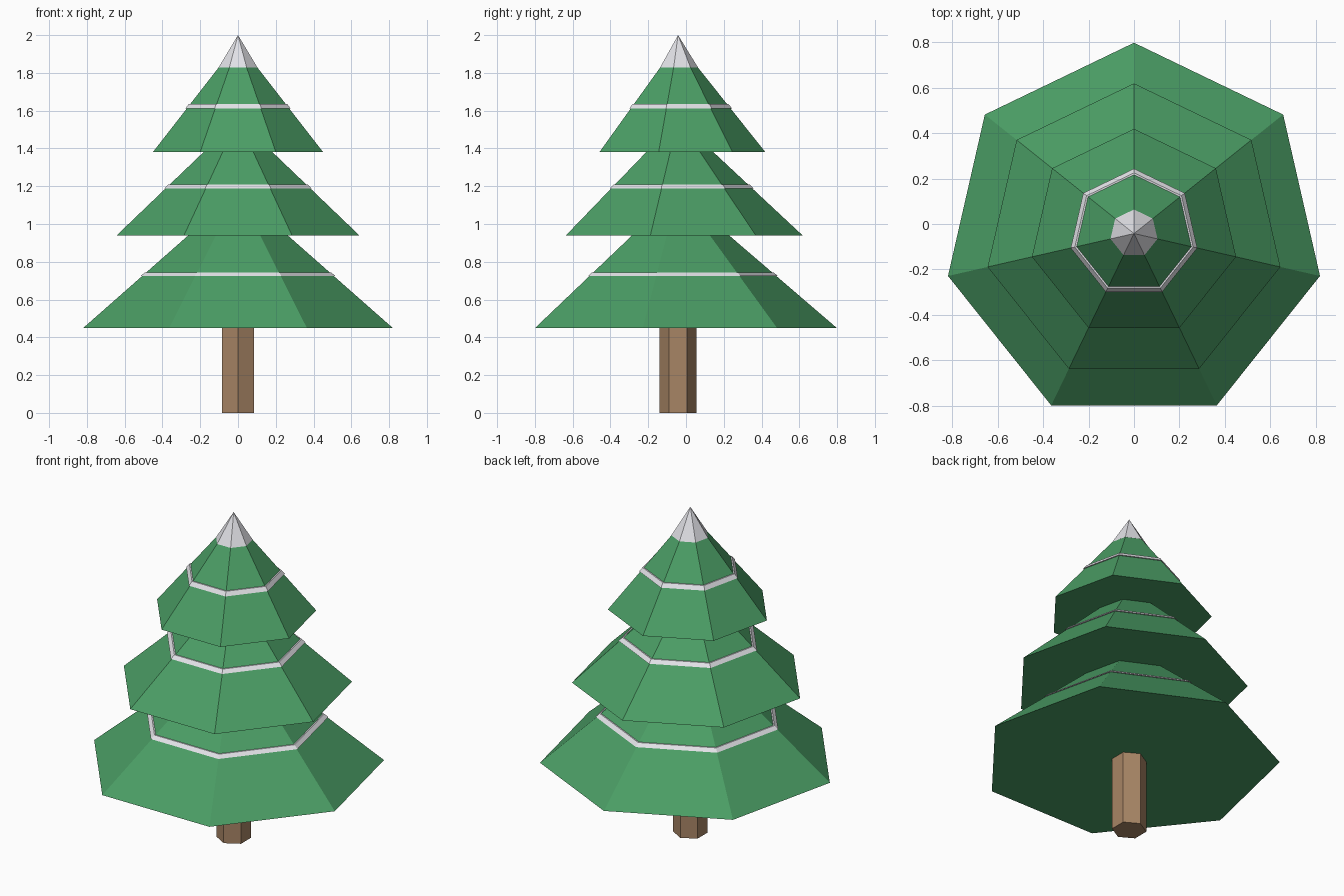
import bpy
import bmesh
from math import sin, cos, pi, hypot

if "Cube" in bpy.data.objects:
    bpy.data.objects.remove(bpy.data.objects["Cube"], do_unlink=True)

CENTRE_Y = -0.042


def material(name, colour):
    mat = bpy.data.materials.new(name)
    mat.use_nodes = True
    mat.diffuse_color = (*colour, 1)
    mat.node_tree.nodes["Principled BSDF"].inputs["Base Color"].default_value = (*colour, 1)
    return mat


green = material("needle green", (0.07, 0.34, 0.13))
white = material("snow white", (0.82, 0.82, 0.86))
brown = material("bark brown", (0.39, 0.235, 0.13))


def lathe(name, profile, sides, mat, closed=False):
    """Stack flat-sided rings of (radius, z), one corner pointing to the back."""
    bm = bmesh.new()
    rings = []
    for r, z in profile:
        if r == 0:
            rings.append([bm.verts.new((0, CENTRE_Y, z))] * sides)
        else:
            angles = [pi / 2 + 2 * pi * i / sides for i in range(sides)]
            rings.append([bm.verts.new((r * cos(a), CENTRE_Y + r * sin(a), z)) for a in angles])
    pairs = list(zip(rings, rings[1:]))
    if closed:
        pairs.append((rings[-1], rings[0]))
    for low, high in pairs:
        for i in range(sides):
            j = (i + 1) % sides
            bm.faces.new(dict.fromkeys((low[i], low[j], high[j], high[i])))
    if not closed:
        for ring in (rings[0], rings[-1]):
            if len(set(ring)) > 1:
                bm.faces.new(ring)
    bmesh.ops.recalc_face_normals(bm, faces=bm.faces)
    mesh = bpy.data.meshes.new(name)
    bm.to_mesh(mesh)
    bm.free()
    mesh.materials.append(mat)
    obj = bpy.data.objects.new(name, mesh)
    bpy.context.collection.objects.link(obj)
    return obj


# Trunk
lathe("trunk", [(0.097, 0), (0.097, 0.5)], 6, brown)

# Branch tiers: base radius, base z, top radius, top z, height of snow band
tiers = {
    "lower": (0.84, 0.45, 0.20, 1.0, 0.724),
    "middle": (0.661, 0.938, 0.13, 1.434, 1.188),
    "upper": (0.461, 1.382, 0.104, 1.83, 1.612),
}
BAND_LENGTH, BAND_LIFT = 0.03, 0.008
for name, (r0, z0, r1, z1, band_z) in tiers.items():
    lathe(name + "_branches", [(r0, z0), (r1, z1)], 7, green)

    # Snow band laid along the slope of the tier
    slope = (r0 - r1) / (z1 - z0)
    rise = BAND_LENGTH / hypot(1, slope)
    low = r0 - slope * (band_z - z0)
    high = low - slope * rise
    top = band_z + rise
    lathe(name + "_snow_band",
          [(low - BAND_LIFT, band_z), (low + BAND_LIFT, band_z),
           (high + BAND_LIFT, top), (high - BAND_LIFT, top)], 7, white, closed=True)

# Snowy tip
lathe("snow_cap", [(0.106, 1.828), (0, 2.0)], 7, white)
